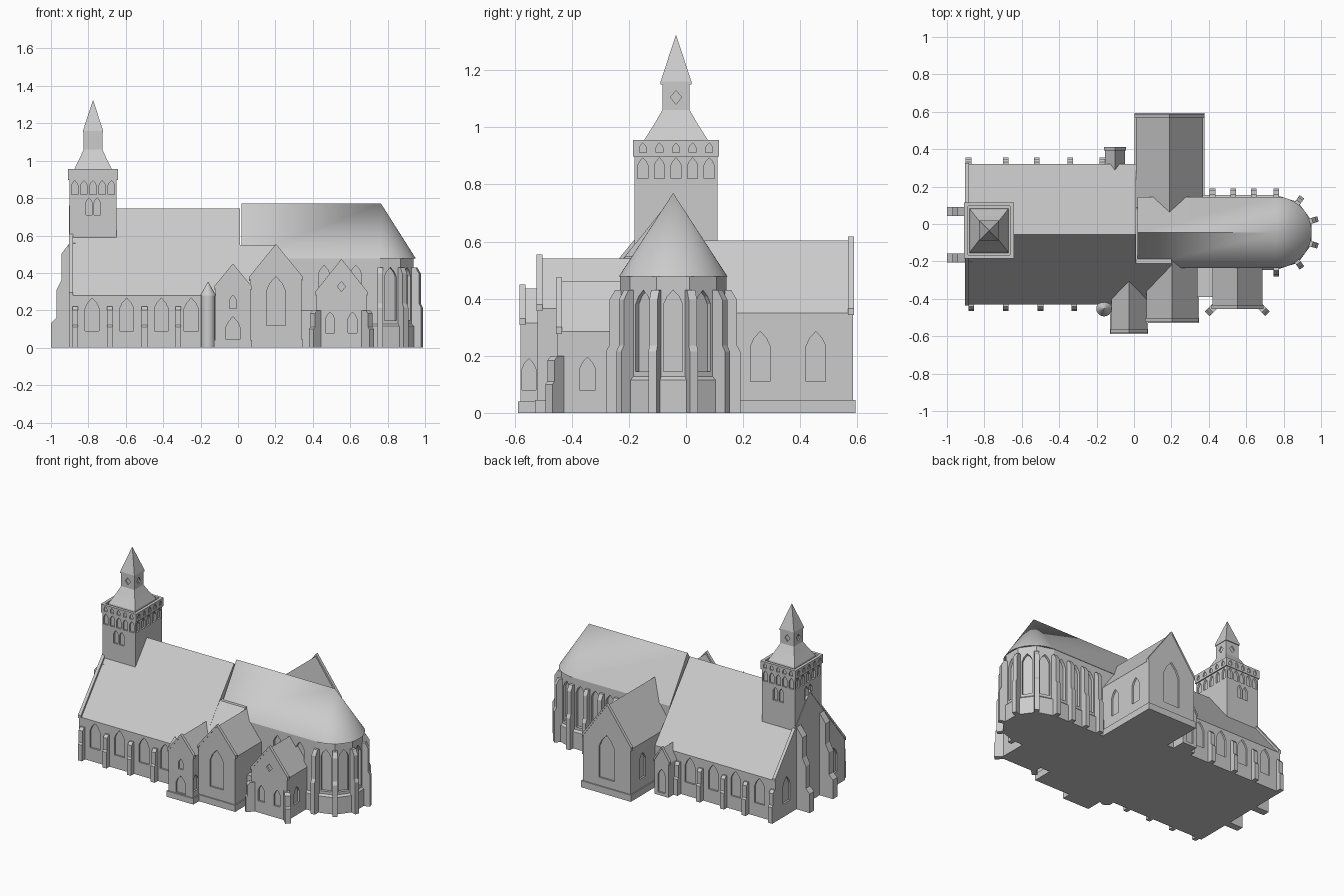
import bpy, bmesh, math
from mathutils import Vector

if "Cube" in bpy.data.objects:
    bpy.data.objects.remove(bpy.data.objects["Cube"])

stone = bpy.data.materials.new("grey_stone")
stone.diffuse_color = (0.6, 0.6, 0.6, 1)
stone.use_nodes = True
stone.node_tree.nodes["Principled BSDF"].inputs["Base Color"].default_value = stone.diffuse_color
R = math.radians


def prism(bm, pts, x, y, a, t0, t1):
    """Extrude an upright (u, z) profile; u runs along angle a, depth t along a + 90."""
    c, s = math.cos(R(a)), math.sin(R(a))
    ends = [[bm.verts.new((x + u * c - t * s, y + u * s + t * c, z)) for u, z in pts] for t in (t0, t1)]
    n = len(pts)
    bm.faces.new(ends[0])
    bm.faces.new(ends[1][::-1])
    for i in range(n):
        j = (i + 1) % n
        bm.faces.new((ends[0][j], ends[0][i], ends[1][i], ends[1][j]))


def loft(bm, rings):
    """Join horizontal rings (lists of 3D points) into a closed solid."""
    vr = [[bm.verts.new(p) for p in r] for r in rings]
    bm.faces.new(vr[0][::-1])
    bm.faces.new(vr[-1])
    for a, b in zip(vr, vr[1:]):
        for i in range(len(a)):
            j = (i + 1) % len(a)
            bm.faces.new((a[i], a[j], b[j], b[i]))


def rect(cx, cy, hx, hy, z):
    return [(cx - hx, cy - hy, z), (cx + hx, cy - hy, z), (cx + hx, cy + hy, z), (cx - hx, cy + hy, z)]


def finish(name, bm, smooth=False):
    bmesh.ops.recalc_face_normals(bm, faces=bm.faces[:])
    me = bpy.data.meshes.new(name)
    bm.to_mesh(me)
    bm.free()
    me.materials.append(stone)
    ob = bpy.data.objects.new(name, me)
    bpy.context.collection.objects.link(ob)
    if smooth:
        bpy.ops.object.select_all(action='DESELECT')
        ob.select_set(True)
        bpy.context.view_layer.objects.active = ob
        bpy.ops.object.shade_smooth_by_angle(angle=R(30))
    return ob


def arch(w, z0, z1):
    h, k = w / 2, min(w * 0.75, (z1 - z0) * 0.5)
    return [(-h, z0), (h, z0), (h, z1 - k), (h * 0.62, z1 - k * 0.45), (0, z1),
            (-h * 0.62, z1 - k * 0.45), (-h, z1 - k)]


def diamond(r, z):
    return [(-r, z), (0, z - r * 1.2), (r, z), (0, z + r * 1.2)]


def carve(ob, openings, depth=0.012):
    """Recess openings (profile, x, y, outward angle) into a wall."""
    bm = bmesh.new()
    for pts, x, y, out in openings:
        prism(bm, pts, x, y, out + 90, -0.02, depth)
    cutter = finish("opening_cutter", bm)
    cutter.hide_render = True
    mod = ob.modifiers.new("openings", 'BOOLEAN')
    mod.operation, mod.solver, mod.object = 'DIFFERENCE', 'EXACT', cutter
    dg = bpy.context.evaluated_depsgraph_get()
    me = bpy.data.meshes.new_from_object(ob.evaluated_get(dg))
    ob.modifiers.clear()
    ob.data = me
    bpy.data.objects.remove(cutter)


def gable(name, x, y, a, length, half, eave, ridge, coping=0.018, plinth=0.0):
    """Gabled wing starting at its outer gable (x, y) and running inward."""
    bm = bmesh.new()
    prism(bm, [(-half, 0), (half, 0), (half, eave), (0, ridge), (-half, eave)], x, y, a, 0, length)
    ob = finish(name, bm)
    if coping:
        bm = bmesh.new()
        k, o = 0.015, half + 0.006
        prism(bm, [(-o, eave - .008), (0, ridge), (o, eave - .008), (o, eave + k), (0, ridge + k), (-o, eave + k)],
              x, y, a, -0.003, coping)
        finish(name + "_coping", bm)
    if plinth:
        bm = bmesh.new()
        o = half + 0.008
        prism(bm, [(-o, 0), (o, 0), (o, plinth), (-o, plinth)], x, y, a, -0.008, length)
        finish(name + "_plinth", bm)
    return ob


def buttresses(name, spots, d, h, w):
    bm = bmesh.new()
    p = [(-0.02, 0), (d, 0), (d, h * .5), (d * .75, h * .55), (d * .75, h * .92), (d * .3, h), (-0.02, h)]
    for x, y, out in spots:
        prism(bm, p, x, y, out, -w / 2, w / 2)
    finish(name, bm)


# Nave with side and west windows
nave = gable("nave", -0.9, -0.055, -90, 0.91, 0.375, 0.28, 0.745)
wins = [(arch(.075, .09, .265), x, -0.43, -90) for x in (-.78, -.595, -.41, -.25)]
wins += [(arch(.075, .09, .265), x, 0.32, 90) for x in (-.78, -.6, -.43, -.255)]
wins += [(arch(.075, .09, .265), -0.9, y, 180) for y in (.2, -.31)]
carve(nave, wins)
bm = bmesh.new()
prism(bm, [(.43, 0), (.43, .28), (.21, .55), (-.09, .55), (-.09, 0)], 0, 0, -90, 0.005, 0.2)
finish("crossing", bm)
buttresses("nave_buttresses", [(x, -0.43, -90) for x in (-.87, -.685, -.5, -.32)]
           + [(x, 0.32, 90) for x in (-.885, -.685, -.52, -.34, -.17)], 0.035, 0.22, 0.03)

# Stepped west buttresses
bm = bmesh.new()
for y in (0.068, -0.182):
    prism(bm, [(-.03, 0), (.1, 0), (.1, .13), (.07, .16), (.07, .31), (.045, .36), (.045, .5), (0, .56), (-.03, .56)],
          -0.9, y, 180, -0.024, 0.024)
finish("west_buttresses", bm)

# Tower
TX, TY = -0.775, -0.035
bm = bmesh.new()
loft(bm, [rect(TX, TY, .125, .145, z) for z in (0, .9)])
tower = finish("tower", bm)
bm = bmesh.new()
loft(bm, [rect(TX, TY, .133, .15, z) for z in (.898, .955)] + [rect(TX, TY, .113, .13, z) for z in (.955, .915)])
parapet = finish("tower_parapet", bm)


def ring_openings(pts, hx, hy, offs, sx, sy):
    out = []
    for i in offs:
        out += [(pts, TX + i * sx, TY + s * hy, 90 * s) for s in (-1, 1)]
        out += [(pts, TX + s * hx, TY + i * sy, 90 - 90 * s) for s in (-1, 1)]
    return out


five = (-2, -1, 0, 1, 2)
belfry = ring_openings(arch(.036, .82, .893), .125, .145, five, .049, .058)
belfry += [(arch(.034, .71, .8), TX + i * .022, TY + s * .145, 90 * s) for i in (-1, 1) for s in (-1, 1)]
belfry += [(arch(.034, .71, .8), TX - .125, TY + i * .022, 180) for i in (-1, 1)]
belfry += [(arch(.1, .02, .24), TX - .125, TY - .02, 180)]
carve(tower, belfry)
carve(parapet, ring_openings(arch(.024, .912, .945), .133, .15, five, .049, .058), 0.008)

# Flared lantern and spire
bm = bmesh.new()
loft(bm, [rect(TX, TY, *r) for r in ((.105, .12, .91), (.1, .112, .955), (.073, .077, 1.01),
                                     (.05, .048, 1.06), (.05, .048, 1.155))])
lantern = finish("lantern", bm)
carve(lantern, ring_openings(diamond(.02, 1.105), .05, .048, (0,), 0, 0), 0.008)
bm = bmesh.new()
loft(bm, [rect(TX, TY, .054, .054, 1.15), rect(TX, TY, .054, .054, 1.16), rect(TX, TY, .001, .001, 1.322)])
finish("spire", bm)

# Chancel and apse: five-sided wall, rounded roof
CX, CY, CR = 0.76, -0.045, 0.19
corners = [-90 + 36 * i for i in range(6)]


def apse_ring(r, angles, z, x0=0.02):
    pts = [(CX + r * math.cos(R(a)), CY + r * math.sin(R(a)), z) for a in angles]
    return [(x0, CY - r, z)] + pts + [(x0, CY + r, z)]


bm = bmesh.new()
loft(bm, [apse_ring(CR - .003, corners, z) for z in (0, .48)])
chancel = finish("chancel", bm)
mid = (CR - .003) * math.cos(R(18))
wins = [(arch(.066, .145, .43), CX + mid * math.cos(R(a + 18)), CY + mid * math.sin(R(a + 18)), a + 18)
        for a in corners[:5]]
wins += [(arch(.062, .145, .43), x, CY + CR - .003, 90) for x in (.475, .585, .7)]
wins += [(arch(.06, .15, .44), x, CY - CR + .003, -90) for x in (.46, .63)]
carve(chancel, wins, 0.02)
bm = bmesh.new()
loft(bm, [apse_ring(CR + .01, corners, 0), apse_ring(CR + .01, corners, .115), apse_ring(CR - .004, corners, .128)])
finish("chancel_plinth", bm)
bm = bmesh.new()
ring = [bm.verts.new(p) for p in apse_ring(CR, range(-90, 91, 6), .478)]
r0, r1 = bm.verts.new((0.02, CY, .77)), bm.verts.new((.765, CY, .77))
bm.faces.new(ring[::-1])
bm.faces.new((ring[0], ring[1], r1, r0))
bm.faces.new((ring[-2], ring[-1], r0, r1))
bm.faces.new((ring[-1], ring[0], r0))
for a, b in zip(ring[1:-2], ring[2:-1]):
    bm.faces.new((a, b, r1))
finish("chancel_roof", bm, True)
buttresses("apse_buttresses", [(CX + CR * math.cos(R(a)), CY + CR * math.sin(R(a)), a) for a in corners]
           + [(x, CY + CR, 90) for x in (.42, .53, .64)], 0.045, 0.43, 0.03)

# Transepts
north = gable("north_transept", 0.19, 0.585, 180, 0.6, 0.18, 0.35, 0.603, plinth=0.045)
carve(north, [(arch(.12, .1, .4), .19, .585, 90)]
      + [(arch(.068, .11, .285), .19 + s * .18, y, 90 - 90 * s) for s in (1, -1) for y in (.26, .455)])
south = gable("south_transept", 0.203, -0.52, 0, 0.42, 0.137, 0.365, 0.54, plinth=0.045)
carve(south, [(arch(.1, .12, .38), .203, -.52, -90)])

# South chapel with corner buttresses and low link
chapel = gable("chapel", 0.553, -0.452, 0, 0.25, 0.133, 0.285, 0.46)
carve(chapel, [(arch(.046, .08, .19), x, -.452, -90) for x in (.492, .612)]
      + [(diamond(.022, .327), .553, -.452, -90), (arch(.055, .08, .195), .686, -.345, 0)])
buttresses("chapel_buttresses", [(.42, -.452, -135), (.686, -.452, -45)], 0.04, 0.2, 0.035)
bm = bmesh.new()
loft(bm, [rect(.38, -.29, .06, .1, z) for z in (0, .2)])
finish("link_block", bm)

# South porch and small north porch
porch = gable("south_porch", -0.027, -0.58, 0, 0.3, 0.093, 0.315, 0.435, plinth=0.04)
carve(porch, [(arch(.075, .045, .165), -.027, -.58, -90), (arch(.036, .21, .28), -.027, -.58, -90),
              (arch(.048, .08, .19), .066, -.55, 0)])
door = gable("north_porch", -0.102, 0.41, 180, 0.2, 0.053, 0.23, 0.32)
carve(door, [(arch(.055, .02, .18), -.102, .41, 90)])

# Round stair turret
bm = bmesh.new()
circle = lambda r, z: [(-.16 + r * math.cos(R(a)), -.452 + r * math.sin(R(a)), z) for a in range(0, 360, 18)]
loft(bm, [circle(.038, 0), circle(.038, .28), circle(.042, .28), circle(.001, .352)])
finish("stair_turret", bm, True)
